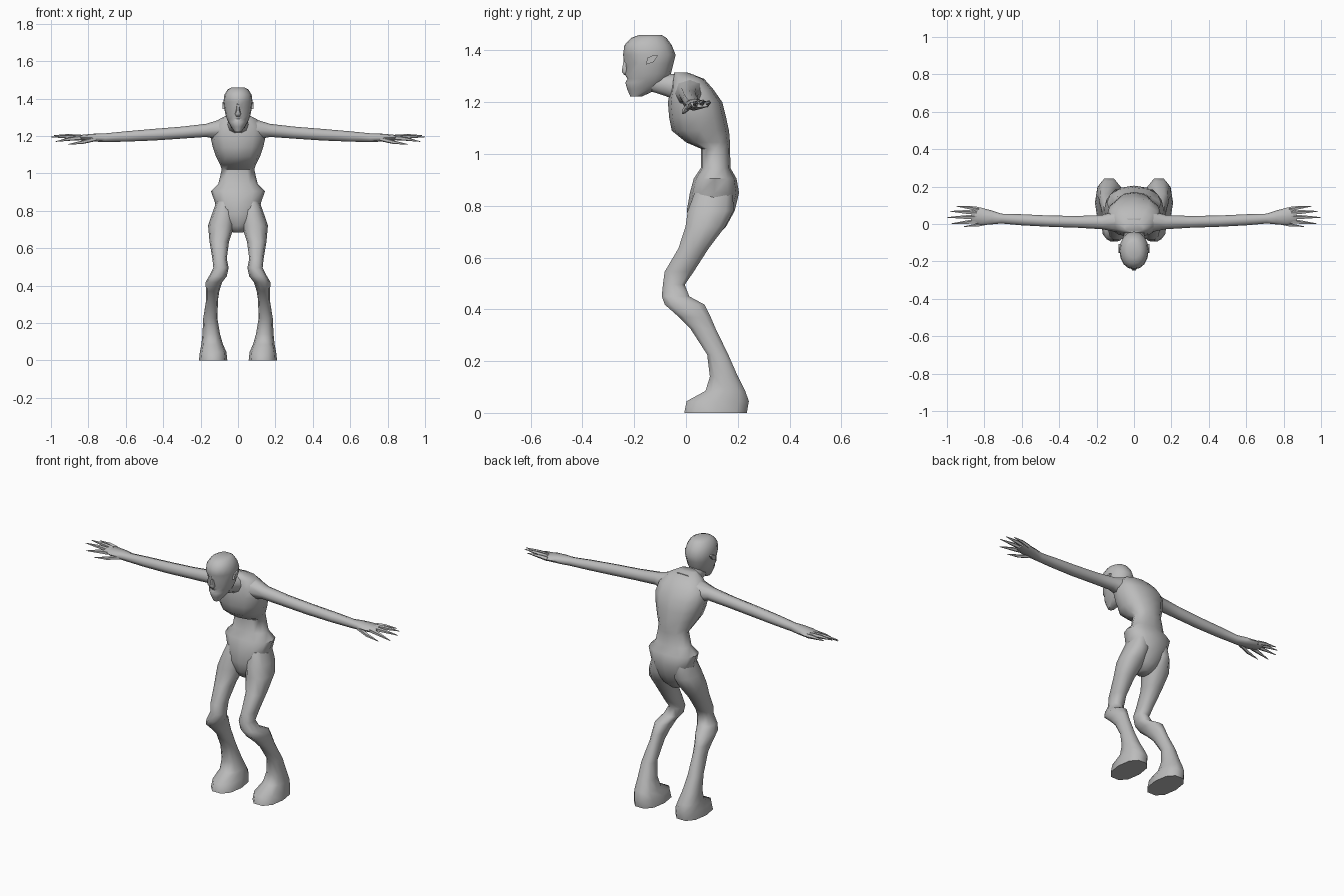
import bpy, bmesh, math
from mathutils import Vector

skin = bpy.data.materials.new("grey_skin")
skin.diffuse_color = (0.5, 0.5, 0.5, 1)


def finish(name, bm, angle=60):
    bmesh.ops.recalc_face_normals(bm, faces=bm.faces)
    me = bpy.data.meshes.new(name)
    bm.to_mesh(me)
    bm.free()
    me.materials.append(skin)
    ob = bpy.data.objects.new(name, me)
    bpy.context.collection.objects.link(ob)
    bpy.ops.object.select_all(action='DESELECT')
    ob.select_set(True)
    bpy.context.view_layer.objects.active = ob
    bpy.ops.object.shade_smooth_by_angle(angle=math.radians(angle))
    return ob


def skin_rings(bm, rings):
    loops = [[bm.verts.new(p) for p in r] for r in rings]
    n = len(loops[0])
    for a, b in zip(loops, loops[1:]):
        for i in range(n):
            j = (i + 1) % n
            bm.faces.new((a[i], a[j], b[j], b[i]))
    bm.faces.new(loops[0])
    bm.faces.new(loops[-1])


def loft(name, axis, rows, sides=10, side=1, box=0.85, shape=None, angle=60):
    """Each row: position on the axis, then min/max of the two other axes."""
    others = [i for i in range(3) if i != axis]
    rings = []
    for t, a0, a1, b0, b1 in rows:
        ring = []
        for i in range(sides):
            ang = 2 * math.pi * i / sides
            c, s = math.cos(ang), math.sin(ang)
            c = math.copysign(abs(c) ** box, c)
            s = math.copysign(abs(s) ** box, s)
            p = [0, 0, 0]
            p[axis] = t
            p[others[0]] = (a0 + a1) / 2 + (a1 - a0) / 2 * c
            p[others[1]] = (b0 + b1) / 2 + (b1 - b0) / 2 * s
            if shape:
                shape(p)
            p[0] *= side
            ring.append(p)
        rings.append(ring)
    bm = bmesh.new()
    skin_rings(bm, rings)
    return finish(name, bm, angle)


def spike(name, pts, radii, sides=5):
    """Tapering tube through points, running mostly along x."""
    bm = bmesh.new()
    skin_rings(bm, [[(x, y + r * math.cos(2 * math.pi * i / sides),
                      z + r * math.sin(2 * math.pi * i / sides)) for i in range(sides)]
                    for (x, y, z), r in zip(pts, radii)])
    return finish(name, bm)


def sym(rows):
    return [(t, -w, w, b0, b1) for t, w, b0, b1 in rows]


# Torso: crotch, hips, waist, rib cage and shoulders
loft("torso", 2, sym([
    (0.685, 0.03, 0.04, 0.12), (0.72, 0.07, 0.02, 0.155), (0.78, 0.11, 0.003, 0.188),
    (0.85, 0.125, 0.015, 0.205), (0.905, 0.145, 0.03, 0.195), (0.945, 0.105, 0.057, 0.172),
    (1.02, 0.087, 0.058, 0.17), (1.045, 0.095, 0.0, 0.17), (1.09, 0.118, -0.055, 0.166),
    (1.14, 0.135, -0.065, 0.155), (1.20, 0.148, -0.07, 0.14), (1.25, 0.14, -0.06, 0.105),
    (1.29, 0.10, -0.055, 0.07), (1.315, 0.05, -0.045, 0.005)]), sides=12)

# Neck leaning forward
loft("neck", 1, sym([
    (0.03, 0.085, 1.20, 1.31), (-0.04, 0.06, 1.205, 1.312),
    (-0.08, 0.046, 1.222, 1.31), (-0.15, 0.04, 1.245, 1.32)]))


# Head, with eye sockets and a mouth line pressed into the front
def face(p):
    x, y, z = p
    if y < -0.17 and 0.01 < abs(x) < 0.06 and 1.34 < z < 1.37:
        p[1] += 0.014
    if y < -0.17 and 1.285 < z < 1.295:
        p[1] += 0.01


loft("head", 2, sym([
    (1.222, 0.018, -0.215, -0.17), (1.25, 0.038, -0.227, -0.11), (1.275, 0.052, -0.234, -0.08),
    (1.29, 0.059, -0.236, -0.07), (1.31, 0.066, -0.238, -0.058), (1.35, 0.074, -0.238, -0.048),
    (1.383, 0.078, -0.243, -0.04), (1.42, 0.073, -0.238, -0.055), (1.448, 0.056, -0.212, -0.075),
    (1.46, 0.035, -0.18, -0.095)]), sides=16, box=0.95, shape=face, angle=45)

# Nose
loft("nose", 2, sym([
    (1.305, 0.012, -0.24, -0.22), (1.318, 0.016, -0.25, -0.22),
    (1.345, 0.009, -0.245, -0.22), (1.38, 0.006, -0.24, -0.22)]), sides=6)

for side, label in ((1, "right"), (-1, "left")):
    # Ear: a thin swept-back flap
    bm = bmesh.new()
    outline = [(-0.155, 1.345), (-0.125, 1.355), (-0.108, 1.38), (-0.122, 1.383), (-0.148, 1.372)]
    skin_rings(bm, [[(side * x, y, z) for y, z in outline] for x in (0.065, 0.084)])
    finish(label + "_ear", bm, 30)

    # Leg: thigh, bent knee, shin and broad foot
    loft(label + "_leg", 2, [
        (0.85, 0.02, 0.115, 0.03, 0.185), (0.78, 0.015, 0.14, 0.003, 0.187),
        (0.72, 0.02, 0.16, -0.005, 0.155), (0.635, 0.048, 0.152, -0.032, 0.09),
        (0.545, 0.06, 0.137, -0.085, 0.032), (0.495, 0.05, 0.132, -0.091, -0.003),
        (0.45, 0.06, 0.155, -0.096, 0.015), (0.418, 0.085, 0.174, -0.085, 0.075),
        (0.37, 0.1, 0.171, -0.03, 0.098), (0.325, 0.107, 0.17, 0.015, 0.117),
        (0.225, 0.11, 0.186, 0.08, 0.165), (0.14, 0.096, 0.19, 0.09, 0.203),
        (0.085, 0.08, 0.196, 0.072, 0.232), (0.045, 0.062, 0.204, -0.003, 0.248),
        (0.0, 0.057, 0.209, -0.012, 0.24)], side=side)

    # Arm and palm (rows: x, y range, z range)
    loft(label + "_arm", 0, [
        (0.06, -0.05, 0.08, 1.17, 1.30), (0.17, -0.028, 0.048, 1.195, 1.265),
        (0.30, -0.02, 0.043, 1.186, 1.25), (0.45, -0.015, 0.045, 1.176, 1.238),
        (0.60, -0.007, 0.052, 1.17, 1.225), (0.71, 0.003, 0.055, 1.167, 1.214),
        (0.76, -0.002, 0.072, 1.17, 1.213), (0.82, -0.005, 0.088, 1.175, 1.208),
        (0.87, 0.012, 0.09, 1.18, 1.202)], sides=8, side=side)

    # Thumb and four pointed fingers
    digits = {
        "thumb": [(0.76, 0.012, 1.185), (0.83, -0.005, 1.167), (0.91, -0.014, 1.155)],
        "finger_1": [(0.84, 0.015, 1.19), (0.90, 0.008, 1.184), (0.975, 0.002, 1.17)],
        "finger_2": [(0.84, 0.038, 1.193), (0.91, 0.036, 1.196), (1.0, 0.035, 1.195)],
        "finger_3": [(0.84, 0.06, 1.195), (0.91, 0.064, 1.201), (0.985, 0.068, 1.203)],
        "finger_4": [(0.83, 0.078, 1.192), (0.88, 0.087, 1.198), (0.95, 0.095, 1.2)],
    }
    for name, pts in digits.items():
        spike(label + "_" + name, [(side * x, y, z) for x, y, z in pts], (0.013, 0.010, 0.0015))
